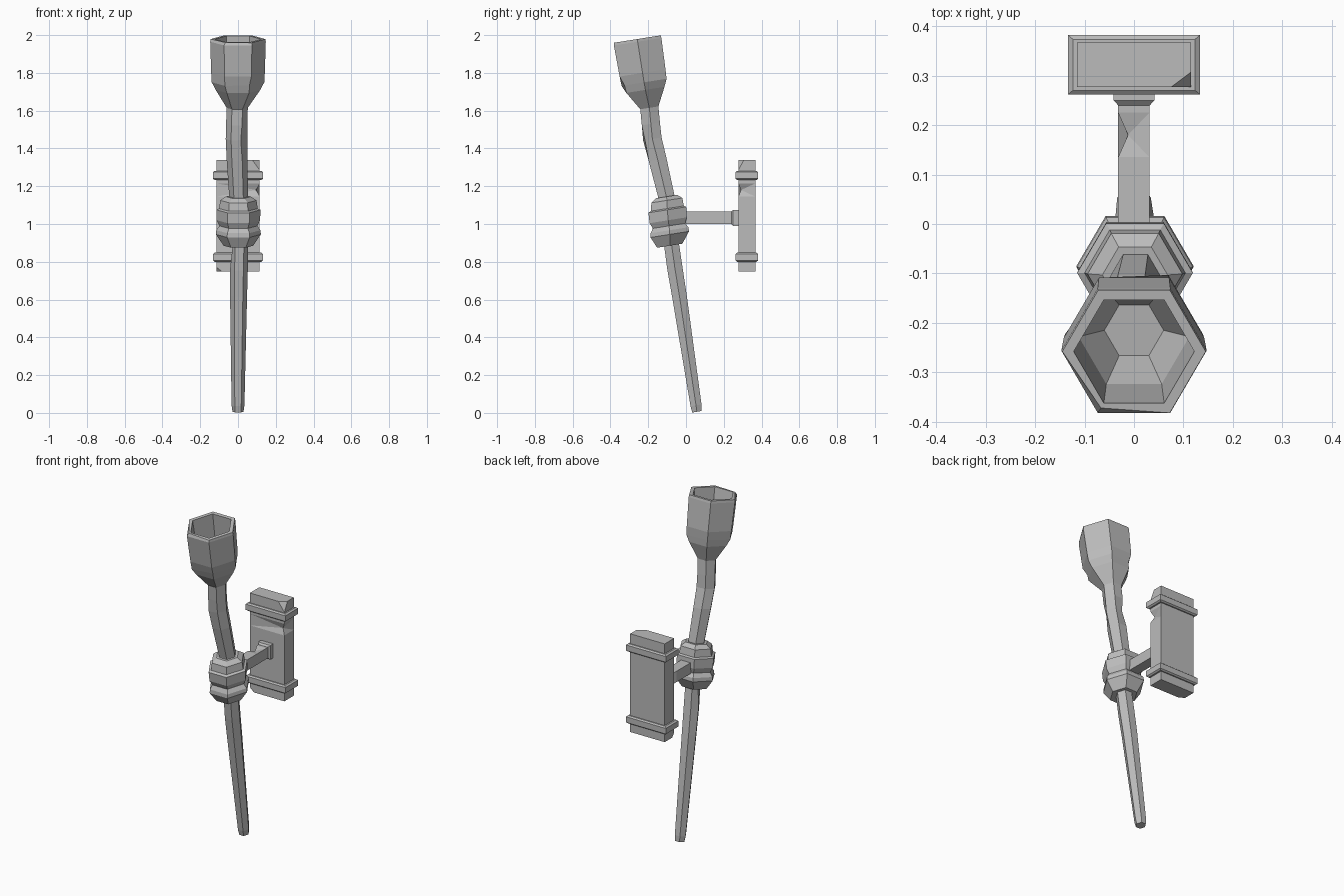
import bpy
import bmesh
from math import radians, pi, cos, sin
from mathutils import Vector, Matrix

cube = bpy.data.objects.get("Cube")
if cube:
    bpy.data.objects.remove(cube, do_unlink=True)

stone = bpy.data.materials.new("grey stone")
GREY = (0.5, 0.5, 0.5, 1)
stone.use_nodes = True
stone.diffuse_color = GREY
stone.node_tree.nodes["Principled BSDF"].inputs["Base Color"].default_value = GREY

TILT = Matrix.Rotation(radians(9), 3, "X")


def finish(name, bm):
    bmesh.ops.recalc_face_normals(bm, faces=bm.faces)
    mesh = bpy.data.meshes.new(name)
    bm.to_mesh(mesh)
    bm.free()
    mesh.materials.append(stone)
    ob = bpy.data.objects.new(name, mesh)
    bpy.context.collection.objects.link(ob)
    return ob


def hex_loft(name, rings, dents={}):
    """Six-sided loft through (x, y, z, radius); dents scale single corners."""
    bm = bmesh.new()
    loops = []
    for i, (x, y, z, r) in enumerate(rings):
        loop = []
        for k in range(6):
            a = k * pi / 3
            p = Vector((cos(a), sin(a), 0)) * r * dents.get((i, k), 1)
            loop.append(bm.verts.new(TILT @ p + Vector((x, y, z))))
        loops.append(loop)
    for low, high in zip(loops, loops[1:]):
        for k in range(6):
            j = (k + 1) % 6
            bm.faces.new((low[k], low[j], high[j], high[k]))
    bm.faces.new(loops[0][::-1])
    bm.faces.new(loops[-1])
    return finish(name, bm)


def box(lo, hi):
    bm = bmesh.new()
    bmesh.ops.create_cube(bm, size=1)
    lo, hi = Vector(lo), Vector(hi)
    for v in bm.verts:
        v.co = (lo + hi) / 2 + v.co * (hi - lo)
    return bm


def cut(bm, point, normal, clear):
    geom = bm.verts[:] + bm.edges[:] + bm.faces[:]
    res = bmesh.ops.bisect_plane(bm, geom=geom, plane_co=point,
                                 plane_no=normal, clear_outer=clear)
    if clear:
        edges = [e for e in res["geom_cut"] if isinstance(e, bmesh.types.BMEdge)]
        bmesh.ops.holes_fill(bm, edges=edges)


def notch(bm, corner, axis, size, push):
    """Nick a box edge at a point by pushing one edge vertex inward."""
    corner = Vector(corner)
    normal = Vector([float(i == axis) for i in range(3)])
    for step in (-size, 0, size):
        cut(bm, corner + normal * step, normal, False)
    near = min(bm.verts, key=lambda v: (v.co - corner).length)
    near.co += Vector(push)
    bmesh.ops.triangulate(bm, faces=near.link_faces[:])


# Torch handle and hollow cup
hex_loft("torch_handle_and_cup", [
    (0, .058, .006, .029),
    (0, .053, .04, .034),
    (.003, -.035, .62, .045),
    (.005, -.058, .76, .047),
    (.008, -.075, .88, .046),
    (.003, -.105, 1.15, .050),
    (-.005, -.150, 1.34, .055),
    (-.008, -.178, 1.45, .057),
    (-.007, -.186, 1.53, .056),
    (-.004, -.194, 1.615, .056),
    (0, -.215, 1.71, .118),
    (0, -.222, 1.75, .139),
    (0, -.230, 1.80, .142),
    (0, -.256, 1.965, .147),
    (0, -.258, 1.979, .145),
    (0, -.258, 1.979, .122),
    (0, -.228, 1.78, .112),
    (0, -.215, 1.68, .060),
], {(4, 3): .8, (7, 5): .8, (7, 2): .8, (11, 5): .87, (11, 2): .87,
    (14, 4): .92})

# Collar gripping the handle
hex_loft("collar", [
    (.002, -.086, .885, .078),
    (.002, -.086, .945, .119),
    (.002, -.087, .967, .117),
    (.002, -.090, .990, .100),
    (.002, -.094, 1.02, .115),
    (.002, -.099, 1.075, .117),
    (.002, -.099, 1.082, .102),
    (.002, -.101, 1.125, .096),
    (.002, -.103, 1.145, .066),
])

# Arm from the collar to the wall block
arm = box((-.032, -.08, 1.0), (.031, .25, 1.065))
notch(arm, (-.032, .18, 1.065), 1, .045, (.02, 0, -.01))
finish("arm", arm)

# Bracket foot with a tapered front edge
foot = box((-.041, .24, .99), (.041, .28, 1.075))
cut(foot, (0, .25, 0), (0, 1, 0), False)
for v in foot.verts:
    if v.co.y < .245:
        v.co.x *= .78
        v.co.z = 1.033 + (v.co.z - 1.033) * .78
finish("bracket_foot", foot)

# Wall block with chipped corners and a nicked edge
block = box((-.115, .277, .748), (.115, .367, 1.34))
notch(block, (.115, .277, 1.18), 2, .035, (-.018, .014, 0))
chips = [((.075, .277, 1.34), (.115, .307, 1.34), (.115, .277, 1.285)),
         ((-.085, .277, .748), (-.115, .297, .748), (-.115, .277, .772))]
centre = Vector((0, .32, 1.04))
for a, b, c in chips:
    a, b, c = Vector(a), Vector(b), Vector(c)
    n = (b - a).cross(c - a).normalized()
    cut(block, a, n if n.dot(a - centre) > 0 else -n, True)
finish("wall_block", block)

# Two bands around the block, with sloped upper and lower edges
for name, z in (("lower_band", .824), ("upper_band", 1.257)):
    band = box((-.133, .262, z - .024), (.133, .382, z + .024))
    for step in (-.017, .017):
        cut(band, (0, 0, z + step), (0, 0, 1), False)
    for v in band.verts:
        if abs(v.co.z - z) > .02:
            v.co.x *= .93
            v.co.y = .322 + (v.co.y - .322) * .86
    finish(name, band)
